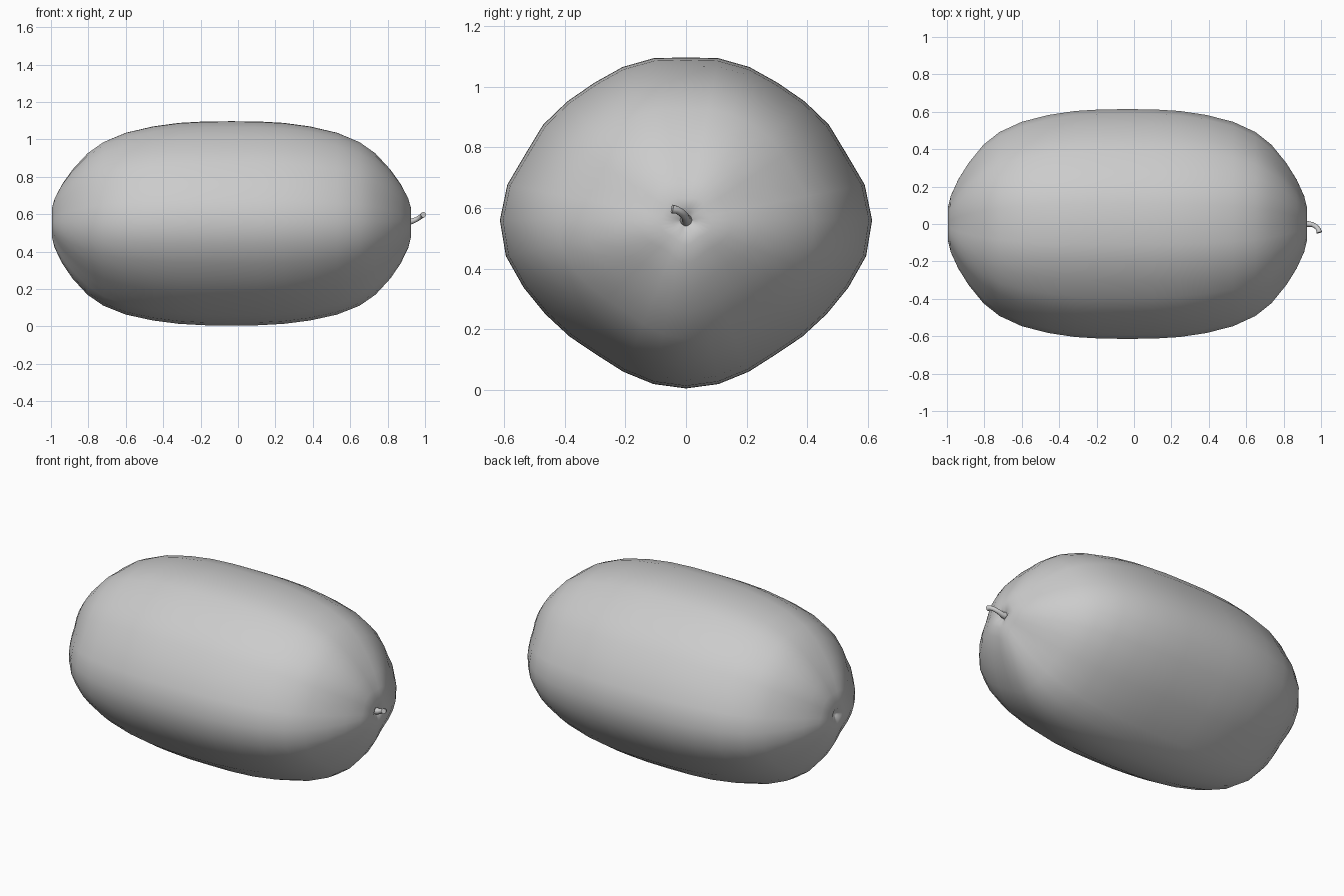
import bpy, bmesh, math

if "Cube" in bpy.data.objects:
    bpy.data.objects.remove(bpy.data.objects["Cube"])

SEG = 32
CX, CZ = -0.035, 0.56

# Cross-section radii from bottom (-90 deg) to top (90 deg), mirrored in y
SECTION = [.555, .551, .541, .533, .543, .558, .58, .606, .614,
           .601, .573, .567, .554, .545, .547, .545, .537]
# Half profile: distance from middle, radius fraction
PROFILE = [(0, 1), (.14, .998), (.28, .984), (.42, .95), (.565, .89), (.685, .80),
           (.77, .69), (.85, .53), (.905, .385), (.945, .24), (.96, .14), (.958, .07), (.945, .03)]

# Melon body: lobed rings lofted along x
bm = bmesh.new()
stations = [(-x, f) for x, f in reversed(PROFILE[1:])] + PROFILE
rings = []
for x, f in stations:
    ring = []
    lobe = 0.08 * (1 - f) ** 1.2
    for i in range(SEG):
        a = -math.pi / 2 + 2 * math.pi * i / SEG
        base = SECTION[i if i <= 16 else SEG - i]
        r = base * f * (1 + lobe * math.cos(5 * (a + math.pi / 2)))
        ring.append(bm.verts.new((CX + x, r * math.cos(a), CZ + r * math.sin(a))))
    rings.append(ring)
for A, B in zip(rings, rings[1:]):
    for i in range(SEG):
        j = (i + 1) % SEG
        bm.faces.new((A[i], A[j], B[j], B[i]))
# Sunken poles
for ring, x in ((rings[0], -.935), (rings[-1], .935)):
    p = bm.verts.new((CX + x, 0, CZ))
    for i in range(SEG):
        bm.faces.new((ring[i], ring[(i + 1) % SEG], p))
bmesh.ops.recalc_face_normals(bm, faces=bm.faces)
for f in bm.faces:
    f.smooth = True
me = bpy.data.meshes.new("melon_body")
bm.to_mesh(me)
bm.free()
bpy.context.collection.objects.link(bpy.data.objects.new("melon_body", me))

# Curled stem, flared at the base and the cut tip
cu = bpy.data.curves.new("stem", 'CURVE')
cu.dimensions = '3D'
cu.bevel_depth = 0.013
cu.bevel_resolution = 3
cu.use_fill_caps = True
path = [(.895, 0, .56, 1.8), (.93, 0, .562, 1.2), (.955, -.003, .572, 1),
        (.975, -.015, .585, 1), (.987, -.03, .594, 1), (.991, -.046, .597, 1.15)]
sp = cu.splines.new('POLY')
sp.points.add(len(path) - 1)
for pt, (x, y, z, r) in zip(sp.points, path):
    pt.co = (x, y, z, 1)
    pt.radius = r
sp.use_smooth = True
bpy.context.collection.objects.link(bpy.data.objects.new("stem", cu))
